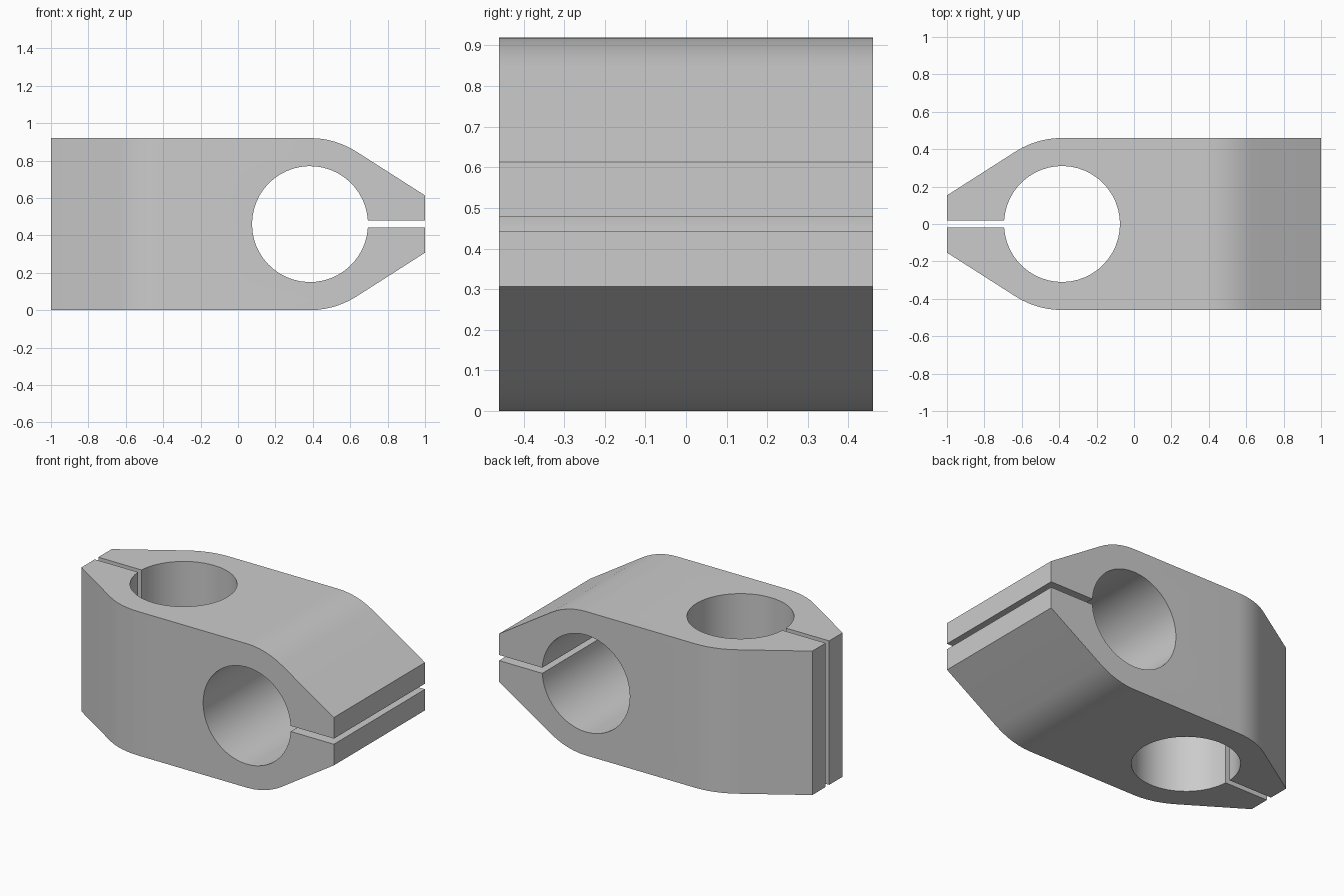
import bpy, bmesh
from math import sin, cos, asin, acos, atan2, hypot, pi, radians
from mathutils import Matrix

cube = bpy.data.objects.get("Cube")
if cube:
    bpy.data.objects.remove(cube, do_unlink=True)

HALF = 0.46       # half height, also the radius of the rounded shoulder
BORE = 0.31       # bore radius
CENTRE = 0.385    # bore centre along x
LIP = 0.153       # half height of the clamp jaws at the tip
SLOT = 0.018      # half width of the slot
OVER = 0.2        # extra length trimmed by the intersection

grey = bpy.data.materials.new("light grey")
grey.use_nodes = True
colour = (0.6, 0.6, 0.6, 1)
grey.diffuse_color = colour
grey.node_tree.nodes["Principled BSDF"].inputs["Base Color"].default_value = colour


def arc(radius, start, end, steps):
    return [(CENTRE + radius * cos(start + (end - start) * i / steps),
             radius * sin(start + (end - start) * i / steps))
            for i in range(steps + 1)]


def clamp_profile():
    """Outline of a slotted clamp: body, shoulders, jaws, slot and bore."""
    dx = 1 - CENTRE
    tangent = atan2(LIP, dx) + acos(HALF / hypot(dx, LIP))
    gap = asin(SLOT / BORE)
    upper = [(-1 - OVER, HALF)] + arc(HALF, pi / 2, tangent, 6) + [(1, LIP), (1, SLOT)]
    lower = [(x, -y) for x, y in reversed(upper)]
    return upper + arc(BORE, gap, 2 * pi - gap, 48) + lower


def clamp_prism(name, turn):
    """Extrude the clamp outline through the full depth, then orient it."""
    bm = bmesh.new()
    depth = HALF + OVER
    face = bm.faces.new([bm.verts.new((x, -depth, z)) for x, z in clamp_profile()])
    moved = bmesh.ops.extrude_face_region(bm, geom=[face])["geom"]
    bmesh.ops.translate(bm, vec=(0, 2 * depth, 0),
                        verts=[v for v in moved if isinstance(v, bmesh.types.BMVert)])
    bmesh.ops.transform(bm, matrix=Matrix.Translation((0, 0, HALF)) @ turn, verts=bm.verts)
    bmesh.ops.recalc_face_normals(bm, faces=bm.faces)
    mesh = bpy.data.meshes.new(name)
    bm.to_mesh(mesh)
    bm.free()
    mesh.materials.append(grey)
    obj = bpy.data.objects.new(name, mesh)
    bpy.context.collection.objects.link(obj)
    return obj


# Two clamps at right angles, pointing opposite ways; the body is their overlap
body = clamp_prism("cross_clamp_body", Matrix.Identity(4))
cutter = clamp_prism("vertical_clamp_cutter",
                     Matrix.Rotation(pi, 4, "Z") @ Matrix.Rotation(pi / 2, 4, "X"))
cutter.hide_render = True

overlap = body.modifiers.new("overlap", "BOOLEAN")
overlap.operation = "INTERSECT"
overlap.solver = "EXACT"
overlap.object = cutter

bpy.ops.object.select_all(action="DESELECT")
body.select_set(True)
bpy.context.view_layer.objects.active = body
bpy.ops.object.modifier_apply(modifier=overlap.name)
bpy.data.objects.remove(cutter, do_unlink=True)

# Smooth bores and shoulders, crisp edges elsewhere
bpy.ops.object.shade_smooth_by_angle(angle=radians(25))
